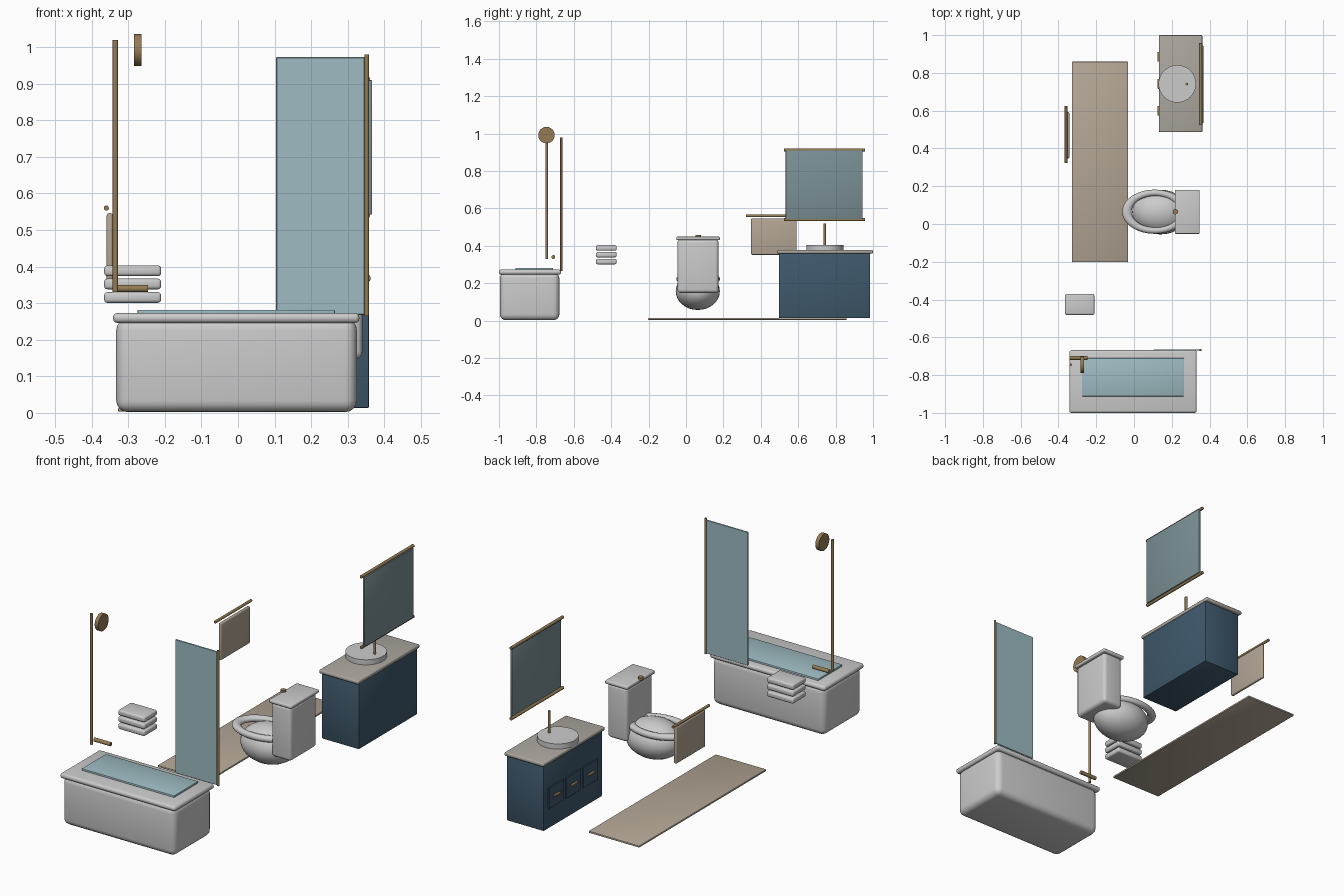
import bpy, math

if "Cube" in bpy.data.objects:
    bpy.data.objects.remove(bpy.data.objects["Cube"])

def mat(name, r, g, b):
    m = bpy.data.materials.new(name)
    m.diffuse_color = (r, g, b, 1)
    m.use_nodes = True
    m.node_tree.nodes["Principled BSDF"].inputs["Base Color"].default_value = m.diffuse_color
    return m

BRONZE = mat("bronze", 0.30, 0.20, 0.09)
NAVY = mat("navy", 0.05, 0.10, 0.15)
AQUA = mat("aqua", 0.34, 0.50, 0.54)
MIRROR = mat("mirror_glass", 0.20, 0.28, 0.30)
BEIGE = mat("beige", 0.45, 0.38, 0.30)
STONE = mat("stone", 0.42, 0.39, 0.35)

def finish(o, name, m):
    o.name = o.data.name = name
    if m:
        o.data.materials.append(m)
    bpy.ops.object.shade_smooth_by_angle(angle=math.radians(35))
    return o

def box(name, x, y, z, m=None, bevel=0.0, segs=3):
    """Box from (min, max) ranges, with rounded edges."""
    bpy.ops.mesh.primitive_cube_add(size=1, location=[sum(r) / 2 for r in (x, y, z)])
    o = bpy.context.object
    o.scale = [r[1] - r[0] for r in (x, y, z)]
    bpy.ops.object.transform_apply(location=False, rotation=False, scale=True)
    if bevel:
        b = o.modifiers.new("bevel", 'BEVEL')
        b.width, b.segments = bevel, segs
        bpy.ops.object.modifier_apply(modifier="bevel")
    return finish(o, name, m)

def rod(name, axis, span, r, x=0, y=0, z=0, m=BRONZE, sides=24):
    """Cylinder along an axis, covering span on that axis."""
    loc = [x, y, z]
    loc["xyz".index(axis)] = sum(span) / 2
    rot = {'x': (0, math.pi / 2, 0), 'y': (math.pi / 2, 0, 0), 'z': (0, 0, 0)}[axis]
    bpy.ops.mesh.primitive_cylinder_add(vertices=sides, radius=r, depth=span[1] - span[0],
                                        location=loc, rotation=rot)
    return finish(bpy.context.object, name, m)

# Bathtub
box("tub_body", (-0.333, 0.325), (-0.995, -0.677), (0.002, 0.258), bevel=0.032, segs=4)
box("tub_rim", (-0.342, 0.332), (-1.0, -0.668), (0.246, 0.273), bevel=0.012)
box("bath_water", (-0.275, 0.265), (-0.912, -0.71), (0.268, 0.282), AQUA, 0.003, 2)

# Shower screen and fittings
box("shower_screen", (0.104, 0.347), (-0.671, -0.664), (0.268, 0.973), AQUA, 0.002, 1)
rod("screen_post", 'z', (0.265, 0.98), 0.006, x=0.352, y=-0.667)
rod("shower_pipe", 'z', (0.33, 1.02), 0.0075, x=-0.335, y=-0.745)
rod("shower_head", 'x', (-0.284, -0.264), 0.044, y=-0.746, z=0.992, sides=32)
rod("tub_spout", 'x', (-0.342, -0.246), 0.01, y=-0.709, z=0.34)

# Folded towels
for i, z in enumerate((0.301, 0.338, 0.374)):
    box(f"folded_towel_{i + 1}", (-0.366, -0.21), (-0.481, -0.371), (z, z + 0.029), bevel=0.009)

# Towel rail and hanging towel
rod("towel_rail", 'y', (0.322, 0.624), 0.007, x=-0.36, z=0.56)
box("hanging_towel", (-0.359, -0.342), (0.348, 0.592), (0.352, 0.546), BEIGE, 0.006)

# Floor runner
box("floor_runner", (-0.328, -0.032), (-0.202, 0.859), (0.004, 0.014), BEIGE, 0.003, 2)

# Toilet
bpy.ops.mesh.primitive_uv_sphere_add(segments=32, ring_count=16, radius=1, location=(0.14, 0.063, 0.157))
bpy.context.object.scale = (0.15, 0.118, 0.1)
finish(bpy.context.object, "toilet_bowl", None)
bpy.ops.mesh.primitive_torus_add(major_radius=0.1, minor_radius=0.017, major_segments=48,
                                 minor_segments=12, location=(0.11, 0.065, 0.222))
bpy.context.object.scale.x = 1.48
finish(bpy.context.object, "toilet_seat", None)
box("toilet_tank", (0.224, 0.34), (-0.046, 0.174), (0.148, 0.434), bevel=0.018, segs=4)
box("tank_lid", (0.216, 0.348), (-0.052, 0.181), (0.431, 0.449), bevel=0.006)
rod("flush_button", 'z', (0.444, 0.458), 0.014, x=0.219, y=0.065)

# Vanity
box("vanity_cabinet", (0.142, 0.358), (0.497, 0.984), (0.013, 0.362), NAVY, 0.004, 2)
box("vanity_top", (0.132, 0.362), (0.486, 1.0), (0.359, 0.378), STONE, 0.006)
for i, y in enumerate((0.60, 0.742, 0.885)):
    box(f"drawer_front_{i + 1}", (0.136, 0.146), (y - 0.062, y + 0.062), (0.118, 0.23), NAVY, 0.002, 1)
    box(f"drawer_pull_{i + 1}", (0.124, 0.138), (y - 0.026, y + 0.026), (0.17, 0.18), BRONZE, 0.003, 2)
rod("basin", 'z', (0.37, 0.405), 0.099, x=0.229, y=0.742, m=None, sides=48)
rod("faucet", 'z', (0.395, 0.52), 0.007, x=0.28, y=0.741)

# Mirror with top and bottom rails
box("mirror", (0.355, 0.367), (0.533, 0.944), (0.542, 0.91), MIRROR, 0.003, 2)
for name, z in (("mirror_rail_top", 0.913), ("mirror_rail_bottom", 0.54)):
    rod(name, 'y', (0.523, 0.957), 0.008, x=0.353, z=z)
